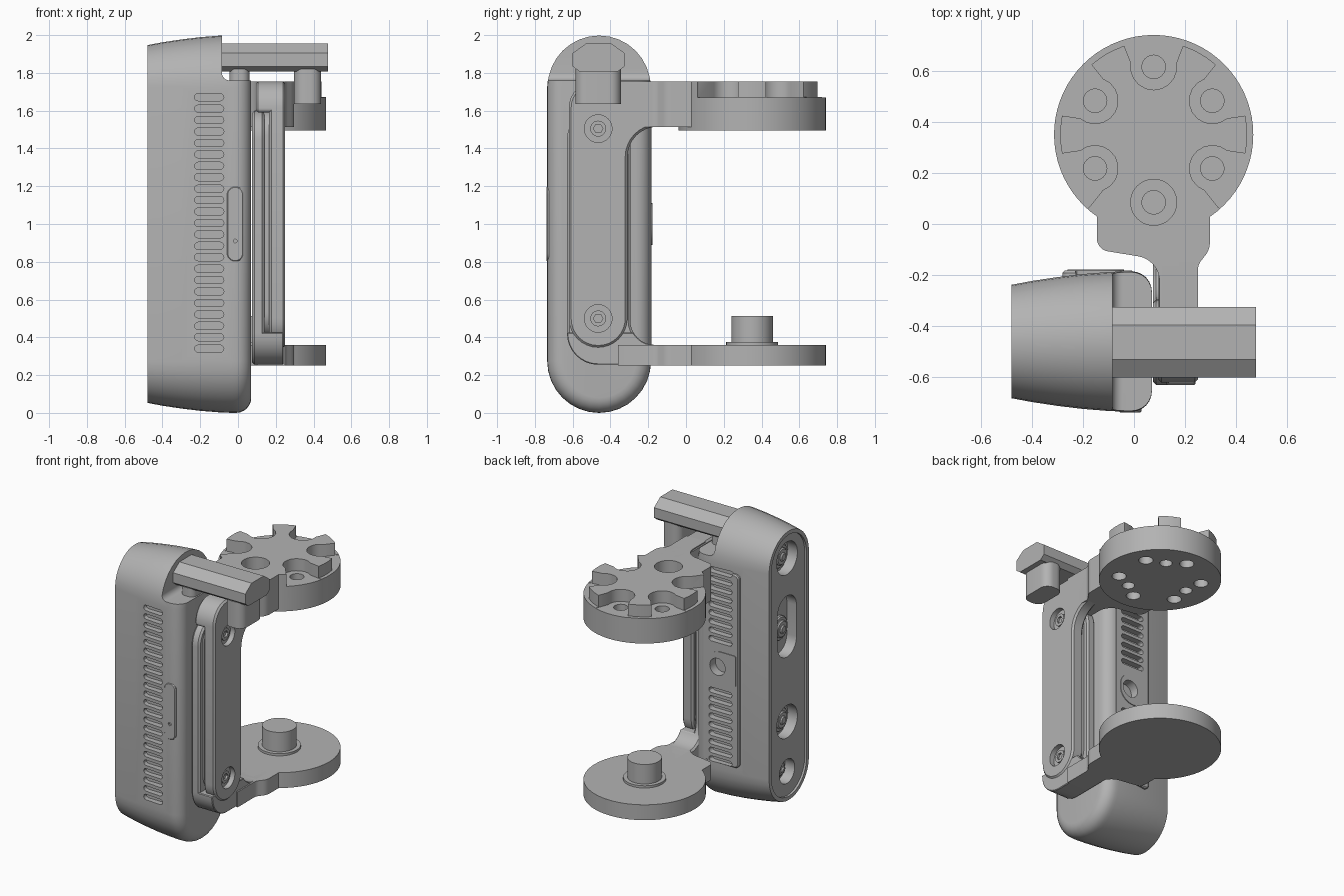
import bpy, bmesh
from math import sin, cos, pi, radians, tan
from mathutils import Vector, Matrix

cube = bpy.data.objects.get("Cube")
if cube:
    bpy.data.objects.remove(cube)

grey = bpy.data.materials.new("plain grey")
grey.use_nodes = True
grey.diffuse_color = (0.45, 0.45, 0.45, 1)
grey.node_tree.nodes["Principled BSDF"].inputs["Base Color"].default_value = (0.45, 0.45, 0.45, 1)

CY = -0.46           # body centre line in y
HX, HY = 0.077, 0.35  # wheel centre
WR = 0.39            # wheel radius


# ---- helpers ----
def finish(name, bm):
    bmesh.ops.recalc_face_normals(bm, faces=bm.faces)
    me = bpy.data.meshes.new(name)
    bm.to_mesh(me)
    bm.free()
    ob = bpy.data.objects.new(name, me)
    bpy.context.collection.objects.link(ob)
    me.materials.append(grey)
    return ob


def loft(name, rings):
    bm = bmesh.new()
    loops = [[bm.verts.new(p) for p in r] for r in rings]
    n = len(loops[0])
    for a, b in zip(loops, loops[1:]):
        for i in range(n):
            bm.faces.new((a[i], a[(i + 1) % n], b[(i + 1) % n], b[i]))
    bm.faces.new(loops[0])
    bm.faces.new(loops[-1])
    return finish(name, bm)


def place(axis, u, v, w):
    return {"x": (w, u, v), "y": (u, w, v), "z": (u, v, w)}[axis]


def prism(name, axis, outline, lo, hi):
    return loft(name, [[place(axis, u, v, w) for u, v in outline] for w in (lo, hi)])


def circle(u, v, r, n=40):
    return [(u + r * cos(2 * pi * i / n), v + r * sin(2 * pi * i / n)) for i in range(n)]


def stadium(u, z0, z1, r, n=16):
    top = [(u + r * cos(pi * i / n), z1 - r + r * sin(pi * i / n)) for i in range(n + 1)]
    return top + [(2 * u - a, z0 + z1 - b) for a, b in top]


def rounded(corners, n=8):
    # each corner is (u, v, fillet radius)
    out = []
    for i, (u, v, r) in enumerate(corners):
        p = Vector((u, v))
        if r == 0:
            out.append((u, v))
            continue
        a = (Vector(corners[i - 1][:2]) - p).normalized()
        b = (Vector(corners[(i + 1) % len(corners)][:2]) - p).normalized()
        half = a.angle(b) / 2
        mid = p + (a + b).normalized() * r / sin(half)
        s, e = p + a * r / tan(half) - mid, p + b * r / tan(half) - mid
        turn = s.angle_signed(e)
        for k in range(n + 1):
            q = mid + Matrix.Rotation(-turn * k / n, 2) @ s
            out.append((q.x, q.y))
    return out


def box(name, x0, x1, y0, y1, z0, z1):
    return prism(name, "z", [(x0, y0), (x1, y0), (x1, y1), (x0, y1)], z0, z1)


def apply(ob, mod):
    bpy.context.view_layer.objects.active = ob
    bpy.ops.object.modifier_apply(modifier=mod.name)


def bevel(ob, width, segments=1, angle=40):
    m = ob.modifiers.new("bevel", "BEVEL")
    m.width, m.segments, m.angle_limit = width, segments, radians(angle)
    m.limit_method = "ANGLE"
    apply(ob, m)
    return ob


def combine(ob, others, op="DIFFERENCE"):
    for o in others:
        m = ob.modifiers.new("bool", "BOOLEAN")
        m.operation, m.object, m.solver = op, o, "EXACT"
        apply(ob, m)
        bpy.data.objects.remove(o)
    return ob


def merge(name, parts):
    bm = bmesh.new()
    for o in parts:
        bm.from_mesh(o.data)
        bpy.data.objects.remove(o)
    return finish(name, bm)


# ---- body: tapered capsule with a rounded inner end and a stepped top ----
sections = [(-0.48, 0.222), (-0.4, 0.237), (-0.3, 0.252), (-0.2, 0.264), (-0.1, 0.272), (-0.03, 0.275)]
sections += [(-0.01 + 0.08 * sin(a), 0.195 + 0.08 * cos(a)) for a in [k * pi / 12 for k in range(7)]]
body = loft("body", [[(x, u, v) for u, v in stadium(CY, 0.275 - r, 1.725 + r, r)] for x, r in sections])
step = prism("step", "y", rounded([(-0.085, 2.2, 0), (-0.085, 1.76, 0.04), (0.3, 1.76, 0), (0.3, 2.2, 0)]), -1, 0)
combine(body, [step])

# back vent panel
panel = prism("panel", "y", rounded([(-0.28, 0.32, .03), (0, 0.32, .03), (0, 1.68, .03), (-0.28, 1.68, .03)]), -0.3, -0.183)
combine(body, [bevel(panel, 0.008)], "UNION")


# cooling slots on front and back
def slot(x0, x1, z, y0, y1):
    return prism("slot", "y", [(a, b) for b, a in stadium(z, x0, x1, 0.019, 6)], y0, y1)


zs = [0.34 + 0.0605 * i for i in range(23)]
front = [slot(-0.23, -0.075, z, -0.9, -0.69) for z in zs]
back = [slot(-0.23, -0.05, z, -0.225, 0) for z in zs if abs(z - 1) > 0.14]
combine(body, [merge("slots", front + back)])

# lens side: recessed face and four wells, round port well at the back
combine(body, [prism("face", "x", stadium(CY, 0.08, 1.92, 0.195), -0.6, -0.465)])
wells = [(1.75, 0.115, 0), (1.27, 0.105, 0.11), (0.6, 0.115, 0), (0.25, 0.085, 0)]
cuts = [prism("well", "x", stadium(CY, z - r - h, z + r + h, r), -0.6, -0.39) for z, r, h in wells]
cuts.append(prism("port", "y", circle(-0.12, 1.0, 0.06, 24), -0.24, 0))
# button groove and pinhole
cuts.append(prism("pin", "y", circle(-0.015, 0.91, 0.01, 12), -0.9, -0.72))
combine(body, [merge("wells", cuts)])

lens_centres = [(1.75, 0.085), (1.24, 0.085), (0.6, 0.085), (0.25, 0.055)]
for i, (z, r) in enumerate(lens_centres):
    for k, (s, x) in enumerate([(1, -0.415), (0.7, -0.43), (0.35, -0.44)]):
        bevel(prism(f"lens_{i}_{k}", "x", circle(CY, z, r * s), -0.38, x), 0.008)

button = bevel(prism("button", "y", stadium(-0.015, 0.8, 1.2, 0.045), -0.738, -0.7), 0.006)
combine(button, [prism("pin", "y", circle(-0.015, 0.91, 0.012, 12), -0.9, -0.725)])
port = prism("port_plate", "y", rounded([(-0.26, 0.89, .01), (-0.04, 0.89, .1), (-0.04, 1.11, .1), (-0.26, 1.11, .01)]), -0.2, -0.178)
combine(port, [prism("hole", "y", circle(-0.12, 1.0, 0.06, 24), -0.3, 0)])

# ---- top crossbar with two posts ----
bar = [(-0.6, 1.905), (-0.53, 1.955), (-0.395, 1.955), (-0.325, 1.905),
       (-0.325, 1.835), (-0.36, 1.808), (-0.565, 1.808), (-0.6, 1.835)]
prism("crossbar", "x", bar, -0.085, 0.477)


def post(name, x0, x1, z0, z1):
    r = (x1 - x0) * 0.4
    corners = [(x0, -0.585, r), (x1, -0.585, r), (x1, -0.345, r), (x0, -0.345, r)]
    return prism(name, "z", rounded(corners), z0, z1)


post("outer_post", 0.297, 0.44, 1.635, 1.82)
post("inner_post", -0.045, 0.06, 1.74, 1.82)

# ---- bracket: upper plate, lower spine, flared arms ----
upper_profile = rounded([(-0.62, 1.755, .14), (-0.62, 0.345, .154), (-0.31, 0.345, .154),
                         (-0.31, 1.515, .16), (0.02, 1.515, 0), (0.02, 1.755, 0)])
plate = bevel(prism("upper_plate", "x", upper_profile, 0.165, 0.25), 0.012)
holes = []
for z in (1.505, 0.5):
    holes += [prism("h", "x", circle(CY - 0.005, z, 0.073), 0.215, 0.4)]
combine(plate, [merge("holes", holes)])
for i, z in enumerate((1.505, 0.5)):
    screw = prism(f"screw_{i}", "x", circle(CY - 0.005, z, 0.042, 24), 0.2, 0.23)
    combine(screw, [prism("hex", "x", circle(CY - 0.005, z, 0.025, 6), 0.21, 0.3)])

head = rounded([(-0.62, 1.755, .14), (-0.62, 1.59, .02), (-0.31, 1.59, .0), (-0.2, 1.515, 0), (0, 1.515, 0), (0, 1.755, 0)])
bevel(prism("upper_head", "x", head, 0.095, 0.2), 0.012)
prism("inset_strip", "x", stadium(CY, 0.4, 1.6, 0.13), 0.13, 0.17)

lower_profile = rounded([(-0.63, 1.6, .15), (-0.63, 0.255, .165), (0.02, 0.255, 0), (0.02, 0.36, 0),
                         (-0.295, 0.36, .13), (-0.295, 1.6, .15)])
bevel(prism("lower_spine", "x", lower_profile, 0.075, 0.14), 0.012)
foot = prism("lower_foot", "x", lower_profile, 0.1, 0.24)
bevel(combine(foot, [box("trim", 0, 1, -1, -0.1, 0.425, 2)]), 0.01)

arm = rounded([(0.1, -0.36, 0), (0.1, -0.14, .1), (-0.145, -0.1, .05), (-0.145, 0.04, .04), (-0.22, 0.12, 0),
               (0.077, 0.3, 0), (0.37, 0.12, 0), (0.297, 0.04, .04), (0.297, -0.1, .08), (0.25, -0.16, .06), (0.25, -0.36, 0)])

# ---- upper wheel: disc with radial pockets and bores ----
wheel = prism("upper_wheel", "z", circle(HX, HY, WR, 72), 1.495, 1.755)
combine(wheel, [prism("upper_arm", "z", arm, 1.513, 1.755)], "UNION")
pockets, bores = [], []
for k in range(6):
    a = radians(30 + 60 * k)
    R = Matrix.Rotation(a, 2)
    shape = [(0.265 + 0.09 * cos(t), 0.09 * sin(t)) for t in [radians(80 + 20 * j) for j in range(11)]]
    if k != 4:
        shape += [(0.36, -0.12), (0.5, -0.14), (0.5, 0.14), (0.36, 0.12)]
    else:
        shape = circle(0.265, 0, 0.09)
    pts = [R @ Vector(p) for p in shape]
    pockets.append(prism("pocket", "z", [(HX + p.x, HY + p.y) for p in pts], 1.67, 1.9))
    bores.append(prism("bore", "z", circle(HX + 0.265 * cos(a), HY + 0.265 * sin(a), 0.046, 24), 1.4, 1.8))
    if k % 2 == 0:
        b = a + radians(30)
        bores.append(prism("bore", "z", circle(HX + 0.215 * cos(b), HY + 0.215 * sin(b), 0.04, 24), 1.4, 1.6))
combine(wheel, [merge("pockets", pockets), merge("bores", bores)])
# trim the spoke tips slightly
ring = prism("ring", "z", circle(HX, HY, 0.5, 72), 1.672, 1.9)
combine(ring, [prism("core", "z", circle(HX, HY, 0.366, 72), 1.6, 2)])
combine(ring, [box("keep", -1, 1, -1, 0.13, 1.6, 2)])
combine(wheel, [ring])

# ---- lower wheel with peg ----
base = prism("lower_wheel", "z", circle(HX, HY, WR, 72), 0.252, 0.36)
combine(base, [prism("lower_arm", "z", arm, 0.252, 0.36)], "UNION")
bevel(base, 0.022)
prism("peg_flange", "z", circle(HX, HY, 0.137), 0.35, 0.376)
prism("peg", "z", circle(HX, HY, 0.11), 0.35, 0.513)

# ---- smooth shading with sharp edges ----
for ob in bpy.context.scene.objects:
    ob.select_set(ob.type == "MESH")
bpy.ops.object.shade_smooth_by_angle(angle=radians(30))
